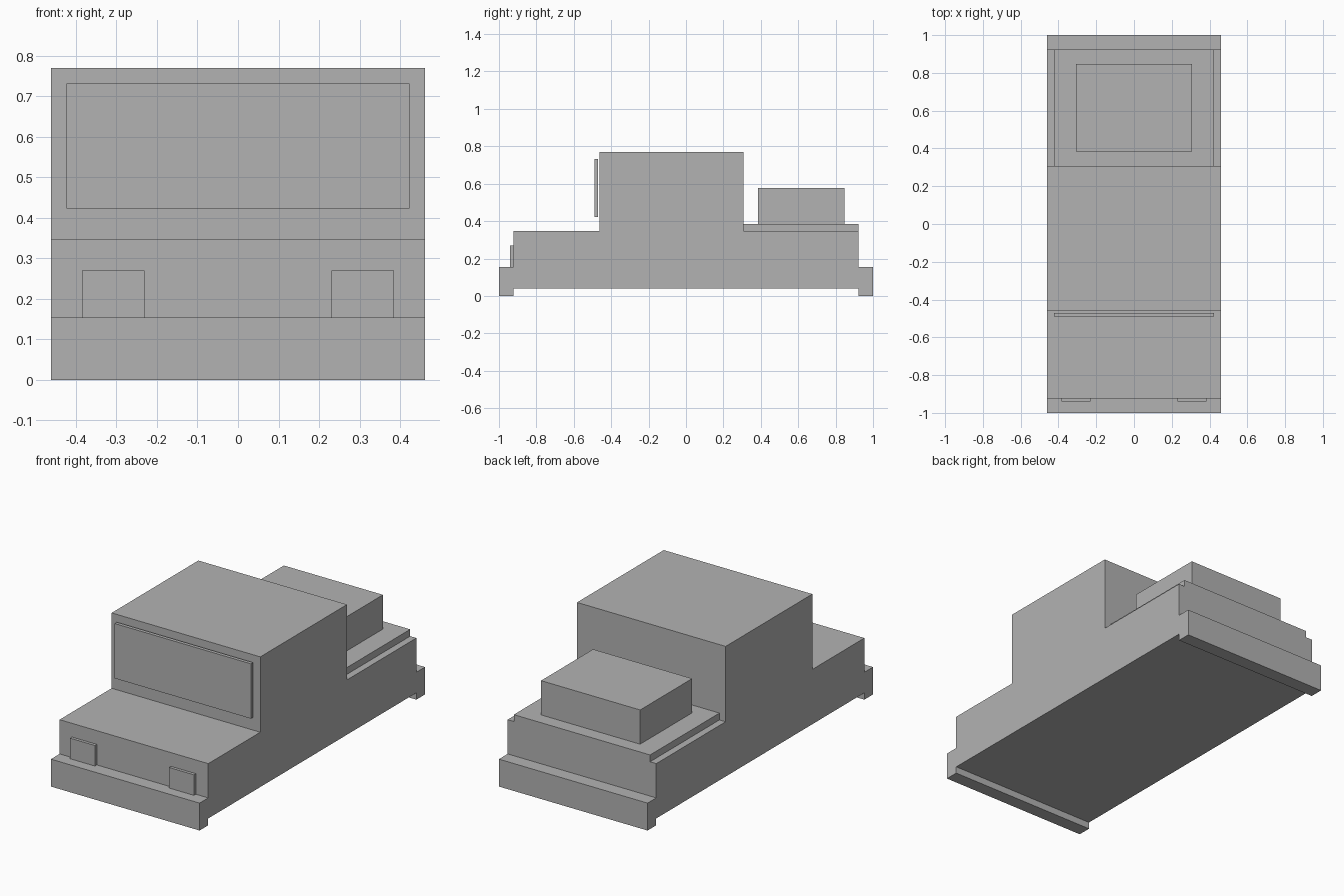
import bpy
import bmesh

cube = bpy.data.objects.get("Cube")
if cube:
    bpy.data.objects.remove(cube, do_unlink=True)

U = 1 / 13  # design module: the vehicle is 26 modules long

grey = bpy.data.materials.new("plain grey")
grey.use_nodes = True
colour = (0.45, 0.45, 0.45, 1)
grey.diffuse_color = colour
grey.node_tree.nodes["Principled BSDF"].inputs["Base Color"].default_value = colour


def add_object(name, bm):
    bmesh.ops.recalc_face_normals(bm, faces=bm.faces)
    mesh = bpy.data.meshes.new(name)
    bm.to_mesh(mesh)
    bm.free()
    mesh.materials.append(grey)
    obj = bpy.data.objects.new(name, mesh)
    bpy.context.collection.objects.link(obj)
    return obj


def box(name, x, y, z):
    """Box spanning the given (low, high) ranges, in modules."""
    bm = bmesh.new()
    bmesh.ops.create_cube(bm, size=1)
    for v in bm.verts:
        v.co = [U * (r[0] if c < 0 else r[1]) for c, r in zip(v.co, (x, y, z))]
    return add_object(name, bm)


def extrude_profile(name, profile, half_width):
    """Side profile of (y, z) points, extruded across the width."""
    bm = bmesh.new()
    face = bm.faces.new([bm.verts.new((-half_width * U, y * U, z * U)) for y, z in profile])
    new = bmesh.ops.extrude_face_region(bm, geom=[face])["geom"]
    verts = [g for g in new if isinstance(g, bmesh.types.BMVert)]
    bmesh.ops.translate(bm, verts=verts, vec=(2 * half_width * U, 0, 0))
    return add_object(name, bm)


# Bonnet, cabin and rear bed in one stepped body
extrude_profile("body", [(-12, 0.5), (12, 0.5), (12, 4.5), (4, 4.5),
                         (4, 10), (-6, 10), (-6, 4.5), (-12, 4.5)], 6)

# Bumpers
box("front_bumper", (-6, 6), (-13, -12), (0, 2))
box("rear_bumper", (-6, 6), (12, 13), (0, 2))

# Windscreen plate, standing just off the cabin
box("windscreen", (-5.5, 5.5), (-6.37, -6.12), (5.5, 9.5))

# Headlights
for side, sign in (("left", 1), ("right", -1)):
    box(side + "_headlight", sorted((3 * sign, 5 * sign)), (-12.22, -12), (2, 3.5))

# Rear deck and the cargo box on it
box("rear_deck", (-5.5, 5.5), (4, 12), (4.5, 5))
box("cargo_box", (-4, 4), (5, 11), (5, 7.5))
